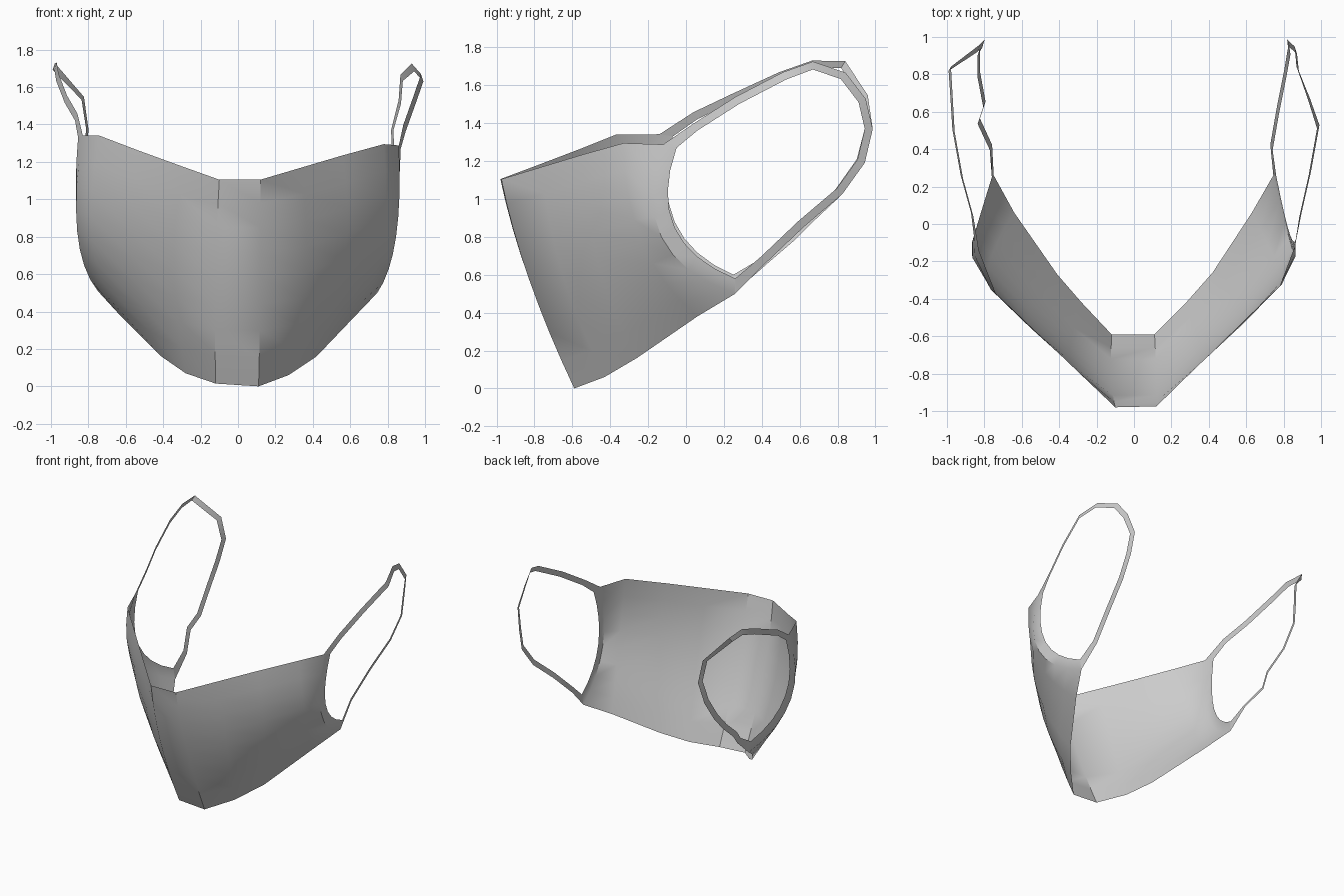
import bpy, math
from mathutils import Vector as V

if "Cube" in bpy.data.objects:
    bpy.data.objects.remove(bpy.data.objects["Cube"])

ROWS = 8

# Panel columns (top, middle, bottom), from the front centre out to the ear edge
RIGHT = [
    [(.12, -.975, 1.105), (.12, -.83, .58), (.11, -.59, 0)],
    [(.34, -.76, 1.17), (.36, -.655, .61), (.27, -.43, .06)],
    [(.56, -.545, 1.235), (.57, -.47, .68), (.42, -.26, .16)],
    [(.78, -.33, 1.295), (.77, -.23, .77), (.63, .06, .38)],
    [(.86, -.12, 1.288), (.845, -.13, .80), (.745, .26, .50)],
    [(.87, -.05, 1.27), (.835, -.06, .85), (.76, .26, .58)],
]
LEFT = [
    [(-.10, -.98, 1.105), (-.12, -.83, .58), (-.12, -.59, .015)],
    [(-.31, -.78, 1.18), (-.34, -.66, .62), (-.28, -.42, .07)],
    [(-.53, -.57, 1.26), (-.56, -.47, .69), (-.41, -.27, .16)],
    [(-.74, -.37, 1.34), (-.78, -.23, .78), (-.64, .06, .39)],
    [(-.83, -.14, 1.342), (-.86, -.13, .83), (-.75, .26, .51)],
    [(-.855, -.07, 1.33), (-.855, -.06, .88), (-.76, .25, .60)],
]

# Ear loop centre lines, from the top corner round the ear to the bottom corner
LOOP_R = [(.87, -.09, 1.28), (.89, .05, 1.38), (.94, .27, 1.52), (.985, .52, 1.65),
          (.935, .67, 1.705), (.875, .83, 1.65), (.865, .93, 1.52), (.825, .965, 1.37),
          (.83, .925, 1.20), (.81, .81, 1.04), (.77, .61, .87), (.735, .41, .68),
          (.75, .26, .54)]
LOOP_L = [(-.845, -.11, 1.335), (-.865, .05, 1.44), (-.92, .25, 1.535), (-.965, .50, 1.65),
          (-.975, .67, 1.71), (-.985, .83, 1.71), (-.83, .94, 1.54), (-.805, .965, 1.37),
          (-.83, .92, 1.20), (-.83, .80, 1.03), (-.80, .64, .88), (-.83, .55, .79),
          (-.765, .41, .67), (-.755, .26, .55)]


def make_strip(name, lines):
    """Skin neighbouring point rows of equal length with quads."""
    n = len(lines[0])
    verts = [p for line in lines for p in line]
    faces = [(i * n + j, i * n + j + 1, (i + 1) * n + j + 1, (i + 1) * n + j)
             for i in range(len(lines) - 1) for j in range(n - 1)]
    me = bpy.data.meshes.new(name)
    me.from_pydata(verts, [], faces)
    ob = bpy.data.objects.new(name, me)
    bpy.context.collection.objects.link(ob)
    bpy.ops.object.select_all(action='DESELECT')
    bpy.context.view_layer.objects.active = ob
    ob.select_set(True)
    bpy.ops.object.shade_smooth_by_angle(angle=math.radians(40))
    return ob


def column(top, mid, bottom):
    """Bowed column passing through its three points."""
    a, m, b = V(top), V(mid), V(bottom)
    c = 2 * m - (a + b) / 2
    ts = [k / ROWS for k in range(ROWS + 1)]
    return [a * (1 - t) ** 2 + c * 2 * t * (1 - t) + b * t * t for t in ts]


def ear_loop(name, path, outer, inner, side, width=.044):
    """Flat ribbon whose ends meet the panel corners."""
    pts = [V(p) for p in path]
    lines = [(V(outer[0]), V(inner[0]))]
    for i in range(1, len(pts) - 1):
        d = pts[i + 1] - pts[i - 1]
        n = V((0, -d.z, d.y)).normalized()
        n.x = -side * .3
        n = n.normalized() * width / 2
        lines.append((pts[i] + n, pts[i] - n))
    lines.append((V(outer[2]), V(inner[2])))
    return make_strip(name, lines)


# Face panel, one sheet from ear to ear
make_strip("face_panel", [column(*c) for c in LEFT[::-1] + RIGHT])

# Ear loops
ear_loop("ear_loop_right", LOOP_R, RIGHT[4], RIGHT[5], 1)
ear_loop("ear_loop_left", LOOP_L, LEFT[4], LEFT[5], -1)
